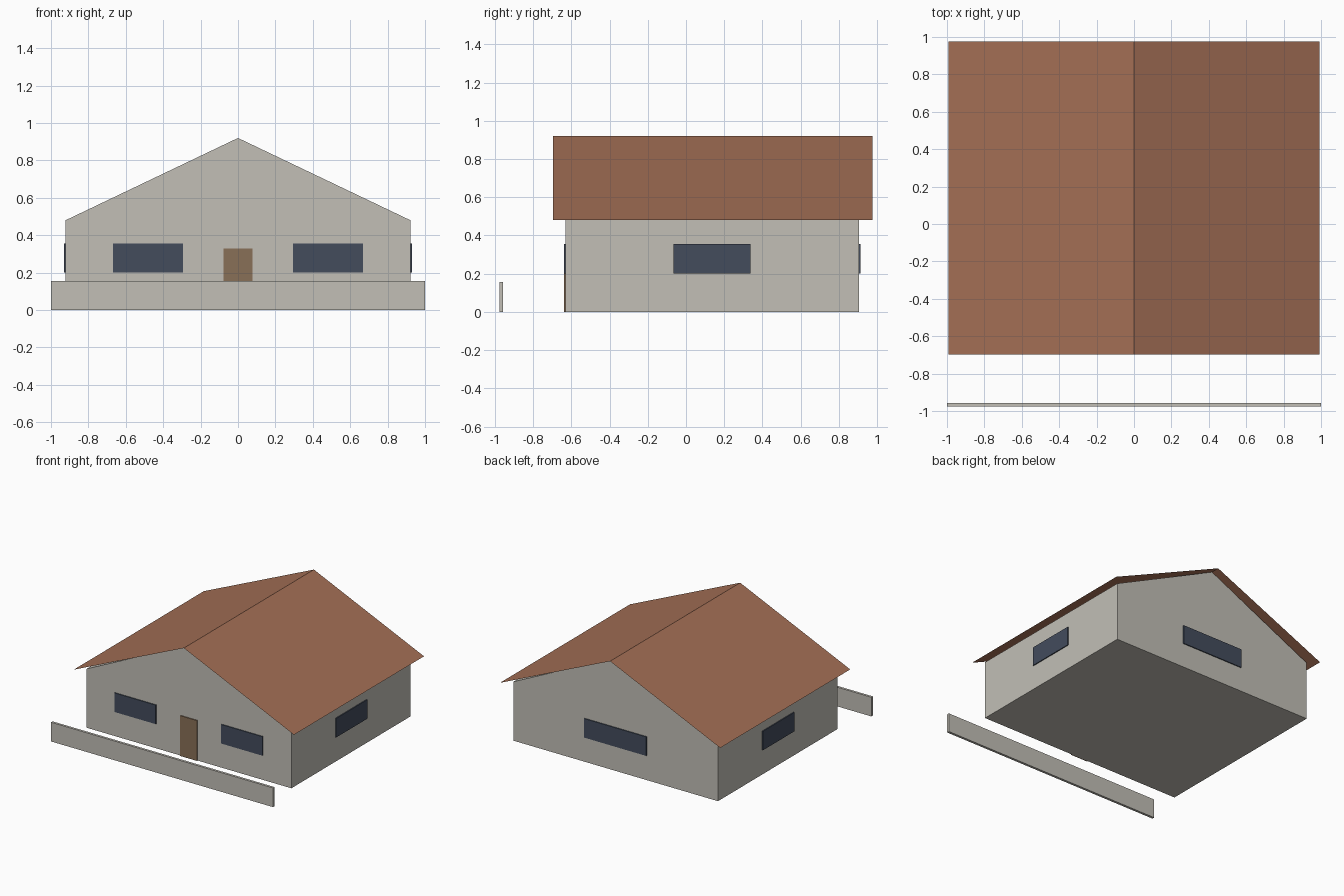
import bpy, bmesh

if "Cube" in bpy.data.objects:
    bpy.data.objects.remove(bpy.data.objects["Cube"])


def material(name, rgb):
    m = bpy.data.materials.new(name)
    m.diffuse_color = (*rgb, 1.0)
    m.use_nodes = True
    m.node_tree.nodes["Principled BSDF"].inputs["Base Color"].default_value = m.diffuse_color
    return m


PLASTER = material("warm grey plaster", (0.54, 0.52, 0.47))
ROOF = material("terracotta roof", (0.37, 0.16, 0.092))
GLASS = material("dark blue glass", (0.056, 0.072, 0.108))
WOOD = material("brown wood", (0.25, 0.16, 0.095))


def finish(name, bm, mat):
    me = bpy.data.meshes.new(name)
    bm.to_mesh(me)
    bm.free()
    me.materials.append(mat)
    ob = bpy.data.objects.new(name, me)
    bpy.context.collection.objects.link(ob)
    return ob


def box(name, x, y, z, mat):
    """Box from (min, max) ranges on each axis."""
    bm = bmesh.new()
    bmesh.ops.create_cube(bm, size=1)
    for v in bm.verts:
        v.co = [r[0] if c < 0 else r[1] for c, r in zip(v.co, (x, y, z))]
    return finish(name, bm, mat)


def extrude_profile(name, points, y0, y1, mat, closed):
    """Sweep an x-z profile along y; a closed profile gets end caps."""
    bm = bmesh.new()
    front = [bm.verts.new((x, y0, z)) for x, z in points]
    back = [bm.verts.new((x, y1, z)) for x, z in points]
    n = len(points)
    for i in range(n if closed else n - 1):
        j = (i + 1) % n
        bm.faces.new((front[i], front[j], back[j], back[i]))
    if closed:
        bm.faces.new(front)
        bm.faces.new(back[::-1])
        bmesh.ops.recalc_face_normals(bm, faces=bm.faces)
    return finish(name, bm, mat)


HALF_W, FRONT, BACK = 0.922, -0.63, 0.905
EAVE, RIDGE = 0.48, 0.92
SILL, HEAD, PROUD = 0.20, 0.355, 0.008

# House body with gables at front and back
extrude_profile("house_walls",
                [(-HALF_W, 0), (HALF_W, 0), (HALF_W, EAVE), (0, RIDGE), (-HALF_W, EAVE)],
                FRONT, BACK, PLASTER, True)

# Thin roof sheets, overhanging on every side
extrude_profile("roof", [(0.992, EAVE), (0, RIDGE + 0.001), (-0.992, EAVE)],
                -0.697, 0.977, ROOF, False)

# Door and windows as thin plates on the walls
box("front_door", (-0.078, 0.078), (FRONT - PROUD, FRONT), (0, 0.328), WOOD)
for side, s in (("left", -1), ("right", 1)):
    box(f"front_window_{side}", sorted((s * 0.295, s * 0.667)),
        (FRONT - PROUD, FRONT), (SILL, HEAD), GLASS)
    box(f"side_window_{side}", sorted((s * HALF_W, s * (HALF_W + PROUD))),
        (-0.065, 0.337), (SILL, HEAD), GLASS)
box("back_window", (-0.28, 0.28), (BACK, BACK + PROUD), (SILL, HEAD), GLASS)

# Low garden wall in front
box("garden_wall", (-1, 1), (-0.977, -0.957), (0, 0.156), PLASTER)
